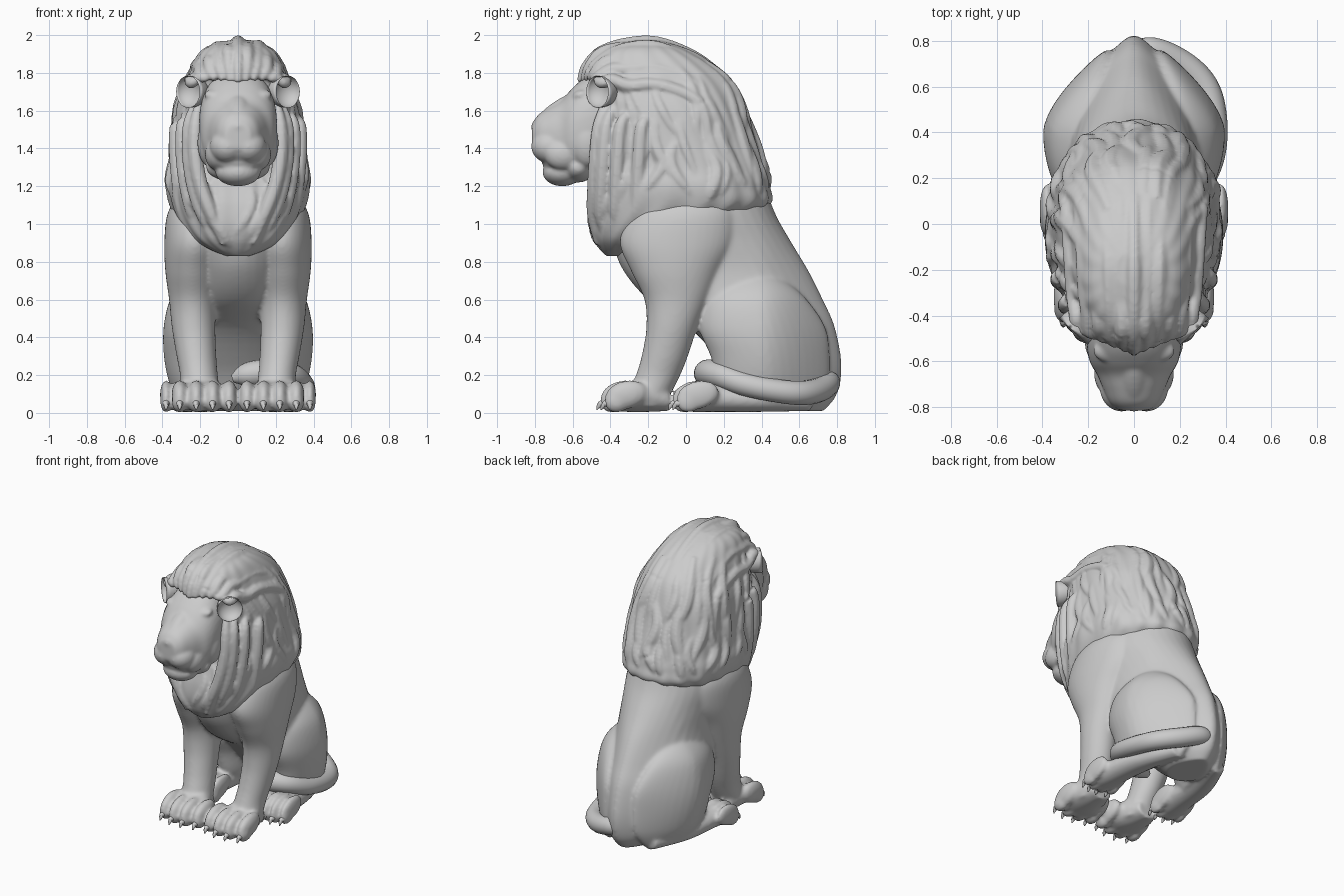
import bpy, bmesh, math, random
from mathutils import Vector, Matrix, Euler

random.seed(4)


def smooth_rows(rows, steps):
    """Catmull-Rom interpolation of equal-length tuples."""
    out = []
    for i in range(len(rows) - 1):
        quad = [rows[min(max(j, 0), len(rows) - 1)] for j in range(i - 1, i + 3)]
        for k in range(steps):
            t = k / steps
            out.append([0.5 * (2 * b + (c - a) * t + (2 * a - 5 * b + 4 * c - d) * t * t
                               + (3 * b - a - 3 * c + d) * t ** 3) for a, b, c, d in zip(*quad)])
    return out + [list(rows[-1])]


def skin(bm, rings):
    loops = [[bm.verts.new(p) for p in ring] for ring in rings]
    n = len(loops[0])
    for a, b in zip(loops, loops[1:]):
        for i in range(n):
            bm.faces.new((a[i], a[(i + 1) % n], b[(i + 1) % n], b[i]))
    bm.faces.new(loops[0])
    bm.faces.new(loops[-1])


def oval(ang, p):
    c, s = math.cos(ang), math.sin(ang)
    return (math.copysign(abs(c) ** (2 / p), c), math.copysign(abs(s) ** (2 / p), s))


def loft(bm, rows, axis='Z', side=1, p=2.0, n=40, steps=5, groove=0):
    """Rows: position, low edge, high edge, half width, centre x."""
    rings = []
    for t, lo, hi, w, cx in smooth_rows(rows, steps):
        ring = []
        for i in range(n):
            ang = 2 * math.pi * i / n
            u, v = oval(ang, p)
            g = 1 + groove * math.sin(19 * ang + 2.5 * math.sin(4 * t))
            x, d = cx * side + w * u * g, (lo + hi) / 2 + (hi - lo) / 2 * v * g
            ring.append((x, d, t) if axis == 'Z' else (x, t, d))
        rings.append(ring)
    skin(bm, rings)


def sweep(bm, rows, n=10, steps=4):
    """Rows: x, y, z, radius."""
    pts = smooth_rows(rows, steps)
    rings = []
    for i, q in enumerate(pts):
        tan = Vector(pts[min(i + 1, len(pts) - 1)][:3]) - Vector(pts[max(i - 1, 0)][:3])
        tan.normalize()
        a = tan.cross(Vector((0.31, 0.17, 0.93)) if abs(tan.z) < 0.8 else Vector((0.9, 0.4, 0.1))).normalized()
        b = tan.cross(a)
        rings.append([Vector(q[:3]) + max(q[3], 0.002) * (a * math.cos(2 * math.pi * k / n)
                      + b * math.sin(2 * math.pi * k / n)) for k in range(n)])
    skin(bm, rings)


def ball(bm, loc, size, rot=(0, 0, 0)):
    return bmesh.ops.create_uvsphere(bm, u_segments=28, v_segments=18, radius=1,
                                     matrix=Matrix.LocRotScale(Vector(loc), Euler(rot), Vector(size)))


def finish(bm, name, voxel=0, relax=4):
    bmesh.ops.recalc_face_normals(bm, faces=bm.faces[:])
    me = bpy.data.meshes.new(name)
    for f in bm.faces:
        f.smooth = True
    bm.to_mesh(me)
    bm.free()
    ob = bpy.data.objects.new(name, me)
    bpy.context.collection.objects.link(ob)
    if voxel:
        r = ob.modifiers.new("fuse", 'REMESH')
        r.mode, r.voxel_size, r.use_smooth_shade = 'VOXEL', voxel, True
        s = ob.modifiers.new("soften", 'SMOOTH')
        s.factor, s.iterations = 0.5, relax


# Body: torso, haunches, legs and paws fused together
body, claws = bmesh.new(), bmesh.new()
loft(body, [(0.01, 0.40, 0.73, 0.14, 0), (0.1, 0.3, 0.80, 0.27, 0), (0.25, 0.2, 0.825, 0.325, 0),
            (0.45, 0.02, 0.79, 0.335, 0), (0.6, -0.2, 0.725, 0.31, 0), (0.75, -0.33, 0.65, 0.295, 0),
            (0.9, -0.39, 0.56, 0.31, 0), (1.05, -0.42, 0.475, 0.33, 0), (1.2, -0.4, 0.42, 0.3, 0)])
for s in (-1, 1):
    # thigh
    loft(body, [(0.04, 0.24, 0.68, 0.08, 0.23), (0.15, 0.17, 0.75, 0.13, 0.235), (0.3, 0.13, 0.76, 0.155, 0.24),
                (0.45, 0.07, 0.74, 0.165, 0.23), (0.6, 0.10, 0.64, 0.135, 0.225),
                (0.7, 0.2, 0.52, 0.085, 0.2), (0.745, 0.3, 0.42, 0.03, 0.18)], side=s)
# draw the rump in to a point at the tail
for v in body.verts:
    if v.co.y > 0.4:
        v.co.x *= 1 - 0.66 * min(1, (v.co.y - 0.4) / 0.42) ** 1.5
for s in (-1, 1):
    # front leg
    loft(body, [(0.03, -0.3, -0.11, 0.10, 0.195), (0.1, -0.3, -0.08, 0.105, 0.2), (0.2, -0.265, -0.03, 0.1, 0.207),
                (0.3, -0.235, 0.01, 0.105, 0.22), (0.45, -0.21, 0.06, 0.115, 0.235), (0.6, -0.22, 0.12, 0.125, 0.24),
                (0.75, -0.29, 0.18, 0.145, 0.24), (0.9, -0.35, 0.26, 0.16, 0.23),
                (1.05, -0.30, 0.27, 0.15, 0.225), (1.15, -0.2, 0.22, 0.1, 0.22)], side=s)
    # front and hind feet
    loft(body, [(-0.39, 0.01, 0.115, 0.12, 0.18), (-0.3, 0.005, 0.16, 0.145, 0.182),
                (-0.2, 0.005, 0.19, 0.12, 0.195), (-0.09, 0.01, 0.13, 0.08, 0.2)], 'Y', s)
    loft(body, [(-0.03, 0.01, 0.115, 0.09, 0.285), (0.04, 0.005, 0.16, 0.11, 0.285), (0.15, 0.005, 0.155, 0.095, 0.275),
                (0.4, 0.005, 0.13, 0.085, 0.245), (0.66, 0.01, 0.11, 0.06, 0.16)], 'Y', s)
    # toes and claws
    for cx, tip, gap in ((0.178, -0.455, 0.087), (0.285, -0.075, 0.064)):
        for k in (-1.5, -0.5, 0.5, 1.5):
            x, y = s * (cx + k * gap), tip + 0.022 * (abs(k) - 0.5)
            ball(body, (x, y + 0.115, 0.095), (gap * 0.5, 0.115, 0.075), (0.25, 0, 0))
            ball(body, (x, y + 0.065, 0.06), (gap * 0.48, 0.065, 0.06))
            sweep(claws, [(x, y + 0.035, 0.055, 0.02), (x, y, 0.045, 0.016), (x, y - 0.017, 0.016, 0.003)])
finish(body, "body", 0.0115, 9)
finish(claws, "claws")

# Tail wrapped around the right haunch, tip lying over the hind foot
tail = bmesh.new()
sweep(tail, [(-0.04, 0.70, 0.17, 0.05), (0.06, 0.755, 0.16, 0.062), (0.2, 0.70, 0.12, 0.065),
             (0.305, 0.6, 0.105, 0.064), (0.345, 0.46, 0.12, 0.062), (0.335, 0.3, 0.155, 0.063),
             (0.27, 0.18, 0.2, 0.068), (0.15, 0.12, 0.212, 0.072), (0.04, 0.11, 0.2, 0.062),
             (-0.03, 0.11, 0.18, 0.02)], 18, 6)
finish(tail, "tail")

# Head with muzzle, chin, brows, cheeks and nose
head = bmesh.new()
loft(head, [(-0.38, 1.27, 1.82, 0.19, 0), (-0.47, 1.25, 1.81, 0.205, 0), (-0.55, 1.25, 1.765, 0.205, 0),
            (-0.61, 1.26, 1.71, 0.19, 0), (-0.66, 1.28, 1.655, 0.16, 0), (-0.72, 1.30, 1.62, 0.135, 0),
            (-0.78, 1.35, 1.58, 0.105, 0), (-0.815, 1.4, 1.53, 0.065, 0)], 'Y', p=2.3)
ball(head, (0, -0.655, 1.275), (0.12, 0.105, 0.075))
ball(head, (0, -0.68, 1.335), (0.135, 0.085, 0.06))
ball(head, (0, -0.57, 1.3), (0.17, 0.09, 0.08))
ball(head, (0, -0.775, 1.515), (0.058, 0.045, 0.045))
ball(head, (0, -0.68, 1.61), (0.055, 0.14, 0.04), (0.6, 0, 0))
for s in (-1, 1):
    ball(head, (s * 0.055, -0.715, 1.41), (0.095, 0.105, 0.09))
    ball(head, (s * 0.11, -0.65, 1.37), (0.065, 0.1, 0.085))
    ball(head, (s * 0.09, -0.555, 1.675), (0.09, 0.055, 0.035), (0.3, s * -0.15, 0))
    ball(head, (s * 0.145, -0.52, 1.43), (0.07, 0.09, 0.13))
    ball(head, (s * 0.10, -0.625, 1.605), (0.036, 0.03, 0.016), (0, s * 0.2, 0))
finish(head, "head", 0.009, 10)

# Ears: cupped shells facing forward and outward
for s, name in ((-1, "ear_left"), (1, "ear_right")):
    ear = bmesh.new()
    ball(ear, (0, 0, 0), (1, 1, 1))
    for v in ear.verts:
        if v.co.y < 0:
            v.co.y *= -0.5
    ear.transform(Matrix.LocRotScale(Vector((s * 0.265, -0.47, 1.70)), Euler((0, s * 0.3, s * 0.75)),
                                     Vector((0.085, 0.14, 0.085))))
    finish(ear, name)

# Mane: grooved core covered with overlapping locks
mane_rows = [(0.83, -0.42, -0.25, 0.06, 0), (0.865, -0.455, -0.15, 0.15, 0), (0.92, -0.49, 0.0, 0.24, 0),
             (1.0, -0.51, 0.25, 0.31, 0), (1.1, -0.505, 0.44, 0.36, 0), (1.2, -0.48, 0.44, 0.378, 0),
             (1.3, -0.46, 0.415, 0.36, 0), (1.45, -0.45, 0.365, 0.345, 0), (1.6, -0.46, 0.32, 0.33, 0),
             (1.75, -0.5, 0.25, 0.28, 0), (1.86, -0.5, 0.13, 0.235, 0),
             (1.93, -0.43, 0.0, 0.18, 0), (1.97, -0.28, -0.12, 0.08, 0)]
mane = bmesh.new()
loft(mane, mane_rows, p=2.3, n=120, steps=6, groove=0.012)


def mane_point(ang, z, inset):
    for a, b in zip(mane_rows, mane_rows[1:]):
        if z <= b[0]:
            break
    t = (z - a[0]) / (b[0] - a[0])
    lo, hi, w = [a[i] + (b[i] - a[i]) * t for i in (1, 2, 3)]
    u, v = oval(ang, 2.3)
    return (max(w - inset, 0.01) * u, (lo + hi) / 2 + max((hi - lo) / 2 - inset, 0.01) * v, z)


for row, (top, low, count) in enumerate(((1.84, 1.4, 21), (1.62, 1.2, 22), (1.42, 1.1, 24))):
    for i in range(count):
        ang = 2 * math.pi * (i + 0.5 * (row % 2)) / count + random.uniform(-0.08, 0.08)
        front = max(0, -math.sin(ang))
        z0, z1 = top + random.uniform(-0.06, 0.04), low + random.uniform(-0.03, 0.06)
        if front > 0.8:
            if row < 2:
                continue
            z0 = 1.24
        if row == 2:
            z1 -= 0.25 * front ** 3
        wave, fat = random.uniform(-0.13, 0.13), random.uniform(0.036, 0.052)
        lock = []
        for k in range(7):
            t = k / 6
            r = fat * (0.35 + 0.65 * math.sin(math.pi * min(1, t * 0.75 + 0.12))) * (1 - 0.75 * t ** 4)
            lock.append((*mane_point(ang + wave * math.sin(4.5 * t), z0 + (z1 - z0) * t, 0.026 - 0.014 * t), r))
        sweep(mane, lock, 8, 3)

# Crown locks swept back over the head
for i in range(-5, 6):
    x, e = i * 0.05, abs(i) / 4
    j, drop = random.uniform(-0.01, 0.01) + 0.01 * (-1) ** i, 0.14 * e * e
    sweep(mane, [(x * 0.8, -0.565 + 0.07 * e, 1.75 + 0.02 * e, 0.016), (x * 0.98, -0.525 + 0.06 * e, 1.835 - drop * 0.4, 0.032),
                 (x, -0.44 + j + 0.04 * e, 1.915 - drop * 0.7, 0.036), (x * 1.05, -0.3, 1.95 + j - drop, 0.038),
                 (x * 1.1, -0.15, 1.955 + j - drop, 0.036), (x * 1.15, 0.04, 1.885 - drop, 0.036),
                 (x * 1.2, 0.17 - drop * 0.3, 1.78 - drop, 0.034), (x * 1.22, 0.255 - drop * 0.6, 1.62 + j - drop, 0.03),
                 (x * 1.25, 0.31 - drop * 0.6, 1.42 + j - drop * 0.5, 0.01)], 8, 4)

# Cheek locks framing the face down to the beard
for s in (-1, 1):
    for k in range(4):
        o = 0.034 * k
        back = 1.6 * o * (0.4 + k / 3)
        sweep(mane, [(s * (0.2 + o), -0.42 + back, 1.66 - o, 0.02), (s * (0.225 + o), -0.46 + back, 1.52, 0.036),
                     (s * (0.225 + o), -0.475 + back, 1.36, 0.04), (s * (0.195 + o * 1.1), -0.485 + back, 1.2 - o * 0.3, 0.04),
                     (s * (0.14 + o * 1.4), -0.49 + back, 1.05, 0.036),
                     (s * (0.08 + o * 1.7), -0.475 + back, 0.89 + o, 0.01)], 8, 4)
finish(mane, "mane", 0.01, 3)
